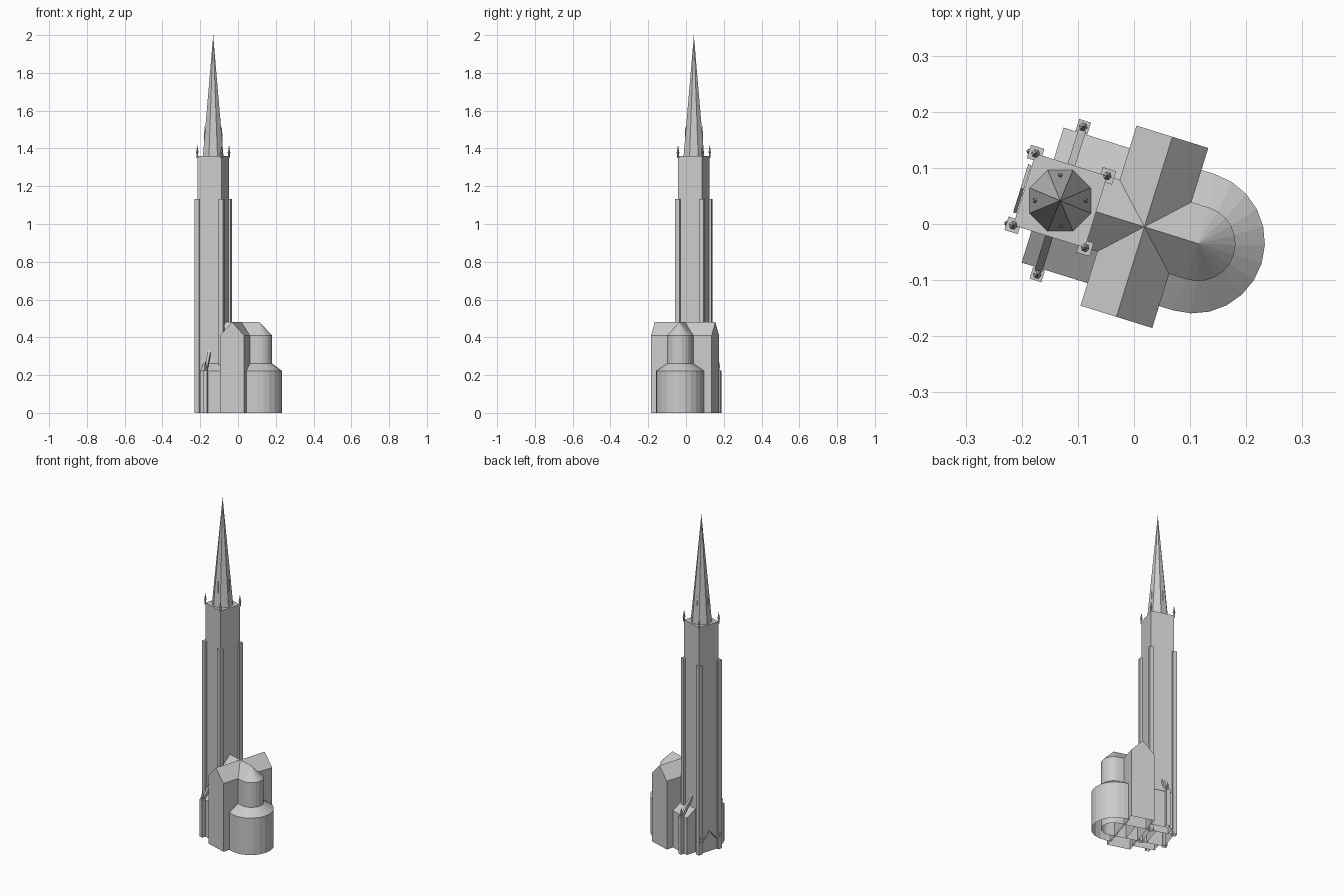
import bpy, bmesh, math
from mathutils import Matrix, Vector

cube = bpy.data.objects.get("Cube")
if cube:
    bpy.data.objects.remove(cube)

stone = bpy.data.materials.new("pale_stone")
stone.use_nodes = True
stone.diffuse_color = (0.6, 0.6, 0.6, 1)
stone.node_tree.nodes["Principled BSDF"].inputs["Base Color"].default_value = (0.6, 0.6, 0.6, 1)

# The church axis is turned about the crossing
PLACE = Matrix.Translation((0.0185, -0.005, 0)) @ Matrix.Rotation(math.radians(-17.3), 4, "Z")
H = 0.067      # half width of nave, transept and tower
TX = -0.157    # tower centre along the axis
EAVES, RIDGE = 0.41, 0.48
AISLE_EAVES, AISLE_TOP = 0.222, 0.262


def loft(name, rings, top=True, bottom=False):
    """Skin matching rings of points into one object."""
    bm = bmesh.new()
    loops = [[bm.verts.new(p) for p in ring] for ring in rings]
    n = len(loops[0])
    for a, b in zip(loops, loops[1:]):
        for i in range(n):
            j = (i + 1) % n
            bm.faces.new((a[i], a[j], b[j], b[i]))
    if top:
        bm.faces.new(loops[-1])
    if bottom:
        bm.faces.new(loops[0][::-1])
    bmesh.ops.remove_doubles(bm, verts=bm.verts, dist=1e-5)
    bmesh.ops.recalc_face_normals(bm, faces=bm.faces)
    bm.transform(PLACE)
    me = bpy.data.meshes.new(name)
    bm.to_mesh(me)
    bm.free()
    me.materials.append(stone)
    ob = bpy.data.objects.new(name, me)
    bpy.context.collection.objects.link(ob)
    return ob


def rect(x0, x1, y0, y1, z):
    return [(x0, y0, z), (x1, y0, z), (x1, y1, z), (x0, y1, z)]


def ngon(x, y, z, r, n=8, turn=0.0):
    return [(x + r * math.cos(turn + math.tau * i / n),
             y + r * math.sin(turn + math.tau * i / n), z) for i in range(n)]


def pillar(name, x, y, half, z0, z1):
    loft(name, [rect(x - half, x + half, y - half, y + half, z) for z in (z0, z1)])


def pinnacle(name, x, y, z, r, height):
    steps = ((0, 0.6), (0.35, 0.6), (0.4, 1), (0.5, 0.7), (1, 0))
    loft(name, [ngon(x, y, z + height * t, r * s, 6) for t, s in steps], top=False)


def bar(name, a, b, width, depth):
    """Slanted beam between two points, with vertical depth."""
    a, b = Vector(a), Vector(b)
    side = (b - a).cross(Vector((0, 0, 1))).normalized() * width / 2
    up = Vector((0, 0, depth / 2))
    loft(name, [[p - side - up, p + side - up, p + side + up, p - side + up] for p in (a, b)],
         bottom=True)


def round_end(x0, c, r, z, n=12):
    arc = [(c + r * math.sin(math.pi * i / n), -r * math.cos(math.pi * i / n), z)
           for i in range(n + 1)]
    return [(x0, -r, z)] + arc + [(x0, r, z)]


# Nave and transept with gabled roofs
loft("nave", [rect(-0.12, 0, -H, H, 0), rect(-0.12, 0, -H, H, EAVES),
              rect(-0.12, 0, 0, 0, RIDGE)], top=False)
T = 0.168
loft("transept", [rect(-H, H, -T, T, 0), rect(-H, H, -T, T, EAVES),
                  rect(0, 0, -T, T, RIDGE)], top=False)

# Chancel with rounded apse, and the low ambulatory around it
wall = round_end(0, 0.1, H, EAVES)
loft("apse", [round_end(0, 0.1, H, 0), wall,
              [(min(x, 0.1), 0, RIDGE) for x, y, z in wall]], top=False)
loft("ambulatory", [round_end(0.06, 0.092, 0.127, 0), round_end(0.06, 0.092, 0.127, AISLE_EAVES),
                    round_end(0.06, 0.1, H - 0.001, AISLE_TOP)], top=False)

# Tower and spire
pillar("tower", TX, 0, H, 0, 1.36)
turn = math.radians(22.5 + 17.3)
loft("spire", [ngon(TX, 0, 1.36, 0.059, 8, turn), ngon(TX, 0, 1.985, 0.0012, 8, turn),
               ngon(TX, 0, 2.0, 0.0006, 8, turn)])

# Slim dormers on four sides of the spire
for k in range(4):
    a = math.radians(17.3 + 90 * k)
    x, y = TX + 0.044 * math.cos(a), 0.044 * math.sin(a)
    q = a + math.pi / 4
    loft("spire_dormer", [ngon(x, y, 1.40, 0.006, 4, q), ngon(x, y, 1.48, 0.006, 4, q),
                          ngon(x, y, 1.52, 0.0005, 4, q)])

# Corner buttresses and pinnacles
for sx in (-1, 1):
    for sy in (-1, 1):
        x, y = TX + sx * H, sy * H
        pillar("corner_buttress", x, y, 0.0125, 0, 1.132)
        pinnacle("corner_pinnacle", x, y, 1.35, 0.008, 0.07)

# Aisles, flying buttresses, portal details: both sides
for s in (-1, 1):
    inner, outer = s * (H - 0.002), s * 0.126
    loft("aisle", [rect(-0.19, -0.06, inner, outer, 0),
                   [(-0.19, inner, AISLE_TOP), (-0.06, inner, AISLE_TOP),
                    (-0.06, outer, AISLE_EAVES), (-0.19, outer, AISLE_EAVES)]])
    pillar("outer_pier", TX, s * 0.138, 0.011, 0, 0.225)
    pinnacle("pier_pinnacle", TX, s * 0.138, 0.22, 0.008, 0.06)
    bar("flying_buttress", (TX, s * 0.132, 0.225), (TX, s * 0.06, 0.33), 0.014, 0.025)
    west = TX - H - 0.004
    bar("portal_gable", (west, s * 0.045, 0.07), (west, 0, 0.125), 0.006, 0.006)
    pinnacle("portal_pinnacle", TX - H - 0.012, s * H, 0.07, 0.005, 0.05)
